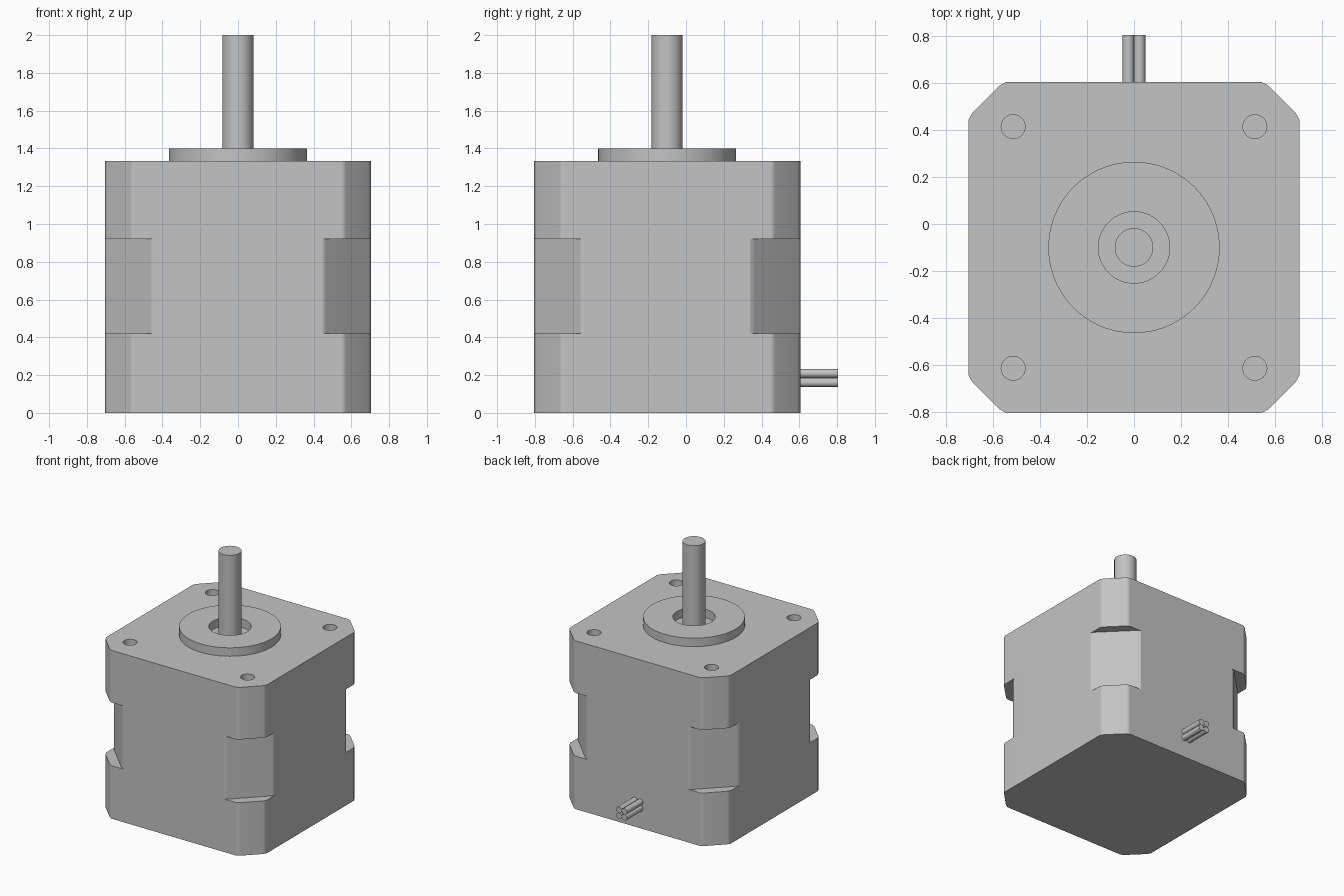
import bpy, bmesh, math
from mathutils import Matrix, Vector

cube = bpy.data.objects.get("Cube")
if cube:
    bpy.data.objects.remove(cube, do_unlink=True)

CENTRE_Y = -0.1
HALF = 0.705
BODY_TOP = 1.333
FLANGE_TOP = 1.4

grey = bpy.data.materials.new("plain_grey")
grey.use_nodes = True
GREY = (0.55, 0.55, 0.55, 1)
grey.diffuse_color = GREY
grey.node_tree.nodes["Principled BSDF"].inputs["Base Color"].default_value = GREY


def make_object(name, bm):
    bmesh.ops.recalc_face_normals(bm, faces=bm.faces)
    mesh = bpy.data.meshes.new(name)
    bm.to_mesh(mesh)
    bm.free()
    mesh.materials.append(grey)
    obj = bpy.data.objects.new(name, mesh)
    bpy.context.collection.objects.link(obj)
    return obj


def select_only(obj):
    bpy.ops.object.select_all(action='DESELECT')
    obj.select_set(True)
    bpy.context.view_layer.objects.active = obj


def smooth(obj):
    select_only(obj)
    bpy.ops.object.shade_smooth_by_angle(angle=math.radians(32))
    mod = obj.modifiers.new("even_shading", 'WEIGHTED_NORMAL')
    mod.keep_sharp = True


def add_prism(bm, outline, z0, z1):
    base = bm.faces.new([bm.verts.new((x, y, z0)) for x, y in outline])
    top = bmesh.ops.extrude_face_region(bm, geom=[base])
    verts = [v for v in top["geom"] if isinstance(v, bmesh.types.BMVert)]
    bmesh.ops.translate(bm, verts=verts, vec=(0, 0, z1 - z0))


def turned(points, quarter):
    rot = Matrix.Rotation(quarter * math.pi / 2, 2)
    return [tuple(rot @ Vector(p) + Vector((0, CENTRE_Y))) for p in points]


def add_rod(bm, start, direction, radius, length, sides):
    d = Vector(direction)
    matrix = Matrix.Translation(Vector(start) + d * length / 2) @ \
        d.to_track_quat('Z', 'Y').to_matrix().to_4x4()
    bmesh.ops.create_cone(bm, cap_ends=True, segments=sides, radius1=radius,
                          radius2=radius, depth=length, matrix=matrix)


# Motor body: square block with softly chamfered corners
corner = [(HALF, 0.545), (0.69, 0.572), (0.572, 0.69), (0.545, HALF)]
bm = bmesh.new()
add_prism(bm, [p for q in range(4) for p in turned(corner, q)], 0, BODY_TOP)
body = make_object("motor_body", bm)

# Cutters: deeper corner recesses around the waist and four screw holes
recess = [(HALF, 0.438), (0.693, 0.465), (0.465, 0.693), (0.438, HALF),
          (0.438, 0.9), (0.9, 0.9), (0.9, 0.438)]
bm = bmesh.new()
for q in range(4):
    add_prism(bm, turned(recess, q), 0.42, 0.92)
    x, y = turned([(0.515, 0.515)], q)[0]
    add_rod(bm, (x, y, BODY_TOP - 0.15), (0, 0, 1), 0.051, 0.3, 32)
cutter = make_object("body_cutter", bm)
cutter.hide_render = True

cut = body.modifiers.new("recesses_and_holes", 'BOOLEAN')
cut.operation = 'DIFFERENCE'
cut.solver = 'EXACT'
cut.object = cutter
select_only(body)
bpy.ops.object.modifier_apply(modifier=cut.name)
bpy.data.objects.remove(cutter, do_unlink=True)
smooth(body)

# Raised pilot flange with an open bore
bm = bmesh.new()
profile = [(0.152, BODY_TOP), (0.152, FLANGE_TOP), (0.365, FLANGE_TOP), (0.365, BODY_TOP)]
verts = [bm.verts.new((r, CENTRE_Y, z)) for r, z in profile]
edges = [bm.edges.new((verts[i], verts[(i + 1) % 4])) for i in range(4)]
for v in verts:
    v.co.y = 0
bmesh.ops.spin(bm, geom=verts + edges, cent=(0, 0, 0), axis=(0, 0, 1),
               angle=math.tau, steps=72, use_duplicate=False)
bmesh.ops.remove_doubles(bm, verts=bm.verts, dist=0.0001)
bmesh.ops.translate(bm, verts=bm.verts, vec=(0, CENTRE_Y, 0))
smooth(make_object("pilot_flange", bm))

# Output shaft
bm = bmesh.new()
add_rod(bm, (0, CENTRE_Y, BODY_TOP), (0, 0, 1), 0.082, 2 - BODY_TOP, 48)
smooth(make_object("output_shaft", bm))

# Bundle of four lead wires at the back
WIRE = 0.024
bm = bmesh.new()
for sx in (-1, 1):
    for sz in (-1, 1):
        add_rod(bm, (sx * WIRE, 0.6, 0.185 + sz * WIRE), (0, 1, 0), WIRE, 0.205, 24)
smooth(make_object("lead_wires", bm))
